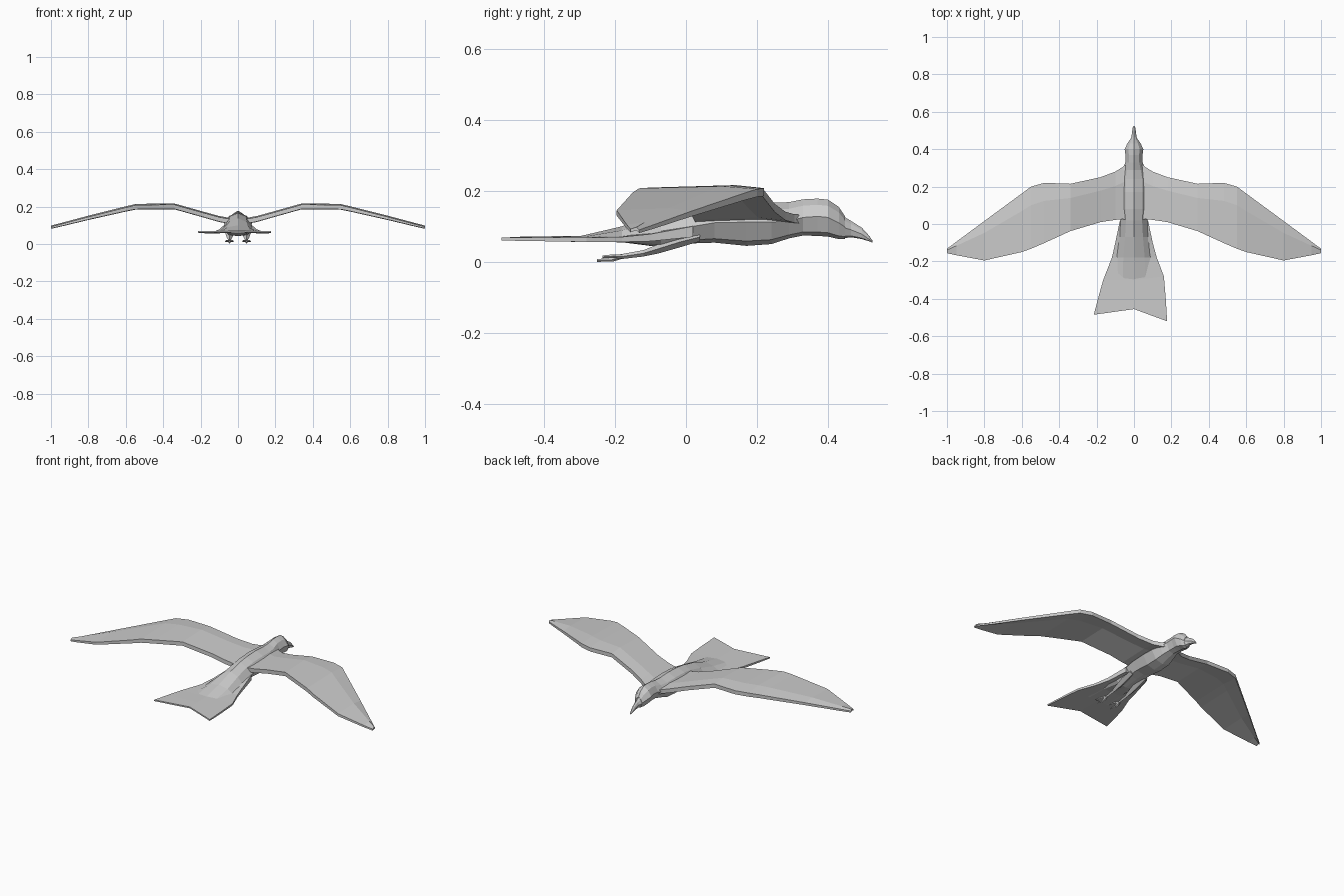
import bpy, bmesh
from mathutils import Vector


def loft(name, rings):
    """Skin a list of equal-length closed rings and cap both ends."""
    bm = bmesh.new()
    loops = [[bm.verts.new(p) for p in r] for r in rings]
    n = len(loops[0])
    for a, b in zip(loops, loops[1:]):
        for i in range(n):
            j = (i + 1) % n
            bm.faces.new((a[i], a[j], b[j], b[i]))
    bm.faces.new(loops[0])
    bm.faces.new(loops[-1])
    bmesh.ops.recalc_face_normals(bm, faces=bm.faces)
    me = bpy.data.meshes.new(name)
    bm.to_mesh(me)
    bm.free()
    ob = bpy.data.objects.new(name, me)
    bpy.context.collection.objects.link(ob)
    return ob


def mirror(ob):
    ob.modifiers.new("mirror", 'MIRROR').use_bisect_axis[0] = False
    return ob


def body_ring(y, w, top, bot, side):
    """Eight-sided section with a ridge on top; side = height of widest point."""
    half = [(0, top), (w * .6, top - (top - side) * .35), (w, side),
            (w * .62, bot + (side - bot) * .2), (0, bot)]
    pts = half + [(-x, z) for x, z in half[-2:0:-1]]
    return [(x, y, z) for x, z in pts]


# Body, neck and head: y, half width, top, bottom, widest height
loft("body", [body_ring(*s) for s in [
    (-.30, .10, .072, .056, .062), (-.18, .095, .100, .055, .068),
    (-.07, .080, .137, .041, .080), (.02, .072, .158, .052, .100),
    (.08, .075, .166, .054, .110), (.17, .077, .170, .045, .112),
    (.24, .074, .166, .050, .112), (.29, .060, .168, .066, .115),
    (.33, .046, .176, .074, .125), (.37, .046, .178, .073, .128),
    (.40, .050, .175, .071, .125), (.43, .036, .155, .064, .110),
    (.448, .024, .128, .064, .098)]])

# Hooked beak
loft("beak", [body_ring(*s) for s in [
    (.44, .026, .130, .066, .098), (.465, .014, .115, .069, .090),
    (.495, .010, .096, .064, .078), (.515, .007, .074, .058, .064),
    (.525, .003, .060, .054, .057)]])


# Wings: x, leading y, trailing y, top z, thickness
def wing_ring(x, lead, trail, z, t):
    f = [(lead, -.004), (lead - (lead - trail) * .3, .004), (trail, -.002)]
    upper = [(x, y, z + dz) for y, dz in f]
    return upper + [(px, py, pz - t) for px, py, pz in reversed(upper)]


mirror(loft("wing", [wing_ring(*s) for s in [
    (.03, .330, .020, .135, .024), (.06, .305, .026, .138, .024),
    (.10, .280, .022, .145, .024), (.18, .250, .010, .167, .023),
    (.34, .215, -.038, .212, .023), (.48, .220, -.102, .211, .022),
    (.55, .200, -.132, .209, .022), (.60, .163, -.150, .197, .020),
    (.80, .016, -.195, .147, .015), (.95, -.095, -.167, .107, .011),
    (1.0, -.132, -.156, .094, .009)]]))


# Forked, slightly uneven tail fan: left, middle and right points per row
def tail_ring(left, mid, right, z, t):
    top = [(left[0], left[1], z), (0, mid, z + t * .4), (right[0], right[1], z)]
    return top + [(x, y, h - t) for x, y, h in reversed(top)]


loft("tail", [tail_ring(*s) for s in [
    ((-.075, .02), .02, (.075, .02), .100, .030),
    ((-.100, -.10), -.10, (.100, -.10), .078, .020),
    ((-.118, -.18), -.18, (.122, -.18), .070, .014),
    ((-.165, -.30), -.30, (.160, -.28), .068, .012),
    ((-.190, -.39), -.38, (.170, -.40), .068, .010),
    ((-.215, -.485), -.455, (.177, -.52), .068, .008)]])


# Trailing legs: y, z, half width, half height
def box_ring(x, y, z, w, h):
    return [(x + w, y, z), (x, y, z + h), (x - w, y, z), (x, y, z - h)]


mirror(loft("leg", [box_ring(.045, *s) for s in [
    (.04, .070, .018, .012), (-.02, .055, .022, .015),
    (-.08, .036, .016, .013), (-.12, .024, .009, .009),
    (-.18, .015, .006, .007), (-.20, .013, .006, .006)]]))

# Toes folded back
for i, (dx, end, z) in enumerate([(-.020, -.235, .017), (0, -.250, .007),
                                  (.022, -.235, .017)]):
    mirror(loft("toe_%d" % (i + 1), [
        box_ring(.045 + dx * .2, -.178, .015, .006, .006),
        box_ring(.045 + dx * .8, -.205, z - .001, .005, .005),
        box_ring(.045 + dx, end, z - .003, .003, .004)]))
